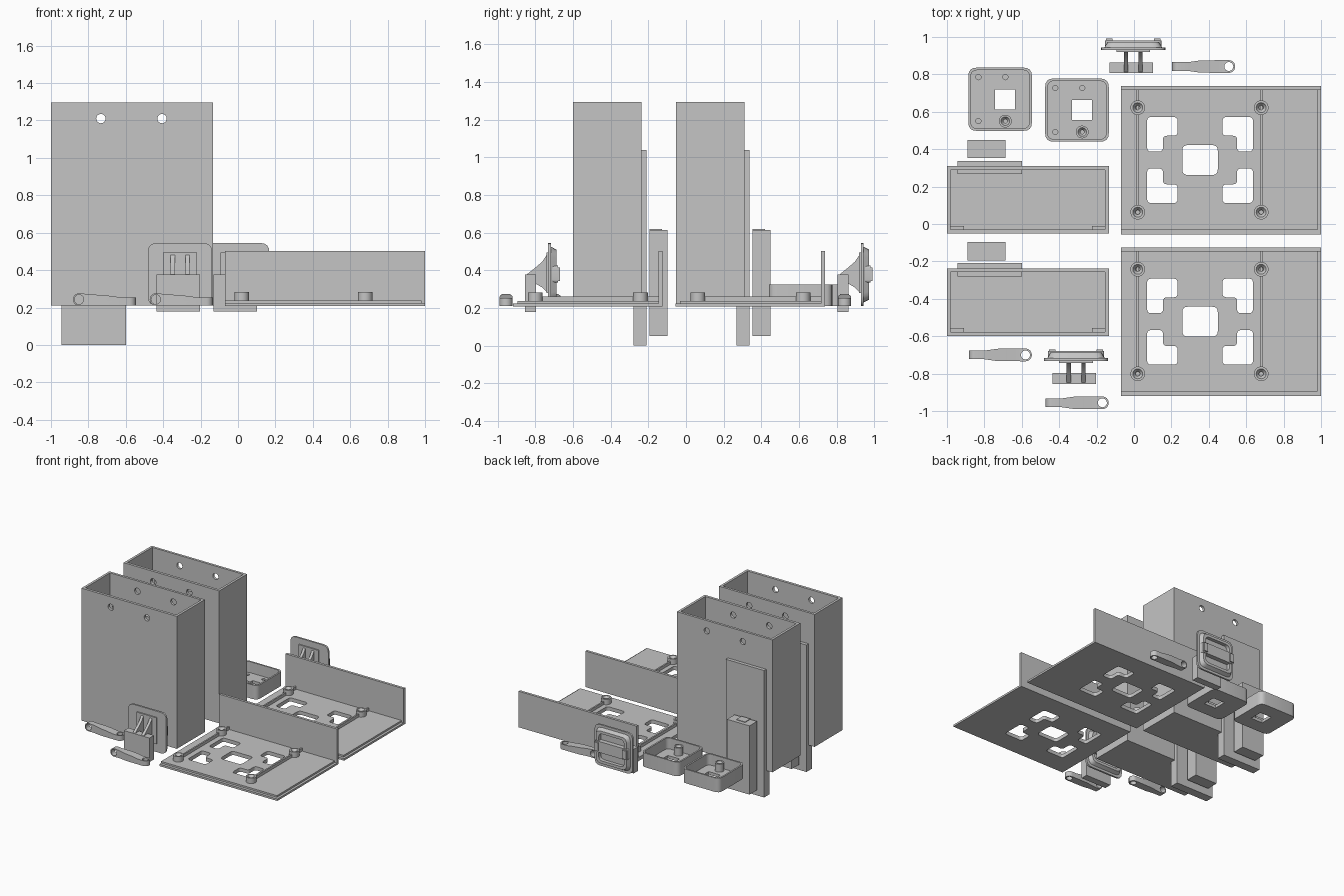
import bpy, bmesh, math
from mathutils import Vector

if "Cube" in bpy.data.objects:
    bpy.data.objects.remove(bpy.data.objects["Cube"])

grey = bpy.data.materials.new("grey_plastic")
grey.diffuse_color = (0.555, 0.555, 0.555, 1)
grey.use_nodes = True
grey.node_tree.nodes["Principled BSDF"].inputs["Base Color"].default_value = grey.diffuse_color
ORDER = {'x': (2, 0, 1), 'y': (0, 2, 1), 'z': (0, 1, 2)}


def prism(name, polys, lo, hi, axis='z', ends=None):
    """Extrude outlines along an axis; ends gives a different far outline for a taper."""
    bm = bmesh.new()
    for pts, far in zip(polys, ends or polys):
        rings = []
        for w, outline in ((lo, pts), (hi, far)):
            rings.append([bm.verts.new([(u, v, w)[i] for i in ORDER[axis]]) for u, v in outline])
        n = len(pts)
        bm.faces.new(rings[0])
        bm.faces.new(rings[1])
        for i in range(n):
            j = (i + 1) % n
            bm.faces.new((rings[0][i], rings[0][j], rings[1][j], rings[1][i]))
    bmesh.ops.recalc_face_normals(bm, faces=bm.faces)
    me = bpy.data.meshes.new(name)
    bm.to_mesh(me)
    bm.free()
    me.materials.append(grey)
    ob = bpy.data.objects.new(name, me)
    bpy.context.collection.objects.link(ob)
    return ob


def rect(x0, x1, y0, y1):
    return [(x0, y0), (x1, y0), (x1, y1), (x0, y1)]


def rounded(pts, r, n=4):
    """Replace every corner of an outline by a small curve."""
    out = []
    for i, p in enumerate(pts):
        p, a, b = Vector(p), Vector(pts[i - 1]), Vector(pts[(i + 1) % len(pts)])
        s, e = p + (a - p).normalized() * r, p + (b - p).normalized() * r
        for k in range(n + 1):
            t = k / n
            out.append(tuple(s * (1 - t) ** 2 + p * 2 * t * (1 - t) + e * t * t))
    return out


def circle(x, y, r, n=24):
    return [(x + r * math.cos(2 * math.pi * k / n), y + r * math.sin(2 * math.pi * k / n))
            for k in range(n)]


def boolean(ob, tool, op='DIFFERENCE'):
    m = ob.modifiers.new("cut", 'BOOLEAN')
    m.operation, m.object, m.solver = op, tool, 'EXACT'
    dg = bpy.context.evaluated_depsgraph_get()
    me = bpy.data.meshes.new_from_object(ob.evaluated_get(dg))
    ob.modifiers.clear()
    ob.data = me
    bpy.data.objects.remove(tool)


def screw_posts(name, spots, r, z0, z1):
    """Round posts with a countersunk bore."""
    ob = prism(name, [circle(x, y, r) for x, y in spots], z0, z1)
    boolean(ob, prism("bore", [circle(x, y, r * 0.3) for x, y in spots], z0 + 0.01, z1 + 0.1))
    boolean(ob, prism("sink", [circle(x, y, r * 0.3) for x, y in spots], z1 - 0.02, z1 + 0.002,
                      ends=[circle(x, y, r * 0.72) for x, y in spots]))
    return ob


def copy(obs, dx, dy):
    for ob in obs:
        c = ob.copy()
        c.location = (dx, dy, 0)
        bpy.context.collection.objects.link(c)


# Tall open container with hanging holes and floor tabs
box = prism("container", [rect(-1, -0.134, -0.052, 0.31)], 0.21, 1.295)
boolean(box, prism("cavity", [rect(-0.98, -0.154, -0.03, 0.29)], 0.23, 1.4))
boolean(box, prism("holes", [circle(x, 1.21, 0.025) for x in (-0.733, -0.406)], -0.2, 0.5, 'y'))
tabs = prism("container_tab", [rect(-0.98, -0.91, -0.03, -0.01),
                               rect(-0.224, -0.154, -0.03, -0.01)], 0.23, 0.25)
# Mounting strip behind the container, and the block hung on it
strip = prism("mounting_strip", [rect(-0.945, -0.598, 0.267, 0.338)], 0, 1.04)
block = prism("hanging_block", [rect(-0.89, -0.687, 0.352, 0.45)], 0.052, 0.615)
hook = prism("hook_tab", [rect(-0.83, -0.75, 0.352, 0.42)], 0.61, 0.62)
copy([box, tabs, strip, block, hook], 0, -0.547)

# Base plate: two stepped slabs with rounded cutouts
CX, CY = 0.353, 0.342
ell = [(0.12, 0.13), (0.12, 0.23), (0.283, 0.23), (0.283, 0.045), (0.198, 0.045), (0.198, 0.13)]


def openings():
    cuts = [rounded(rect(CX - 0.095, CX + 0.095, CY - 0.08, CY + 0.08), 0.03)]
    for sx in (-1, 1):
        for sy in (-1, 1):
            cuts.append(rounded([(CX + sx * u, CY + sy * v) for u, v in ell], 0.022))
    return cuts


slab = prism("base_slab", [rect(-0.07, 1, -0.055, 0.738)], 0.208, 0.224)
top = prism("base_top_slab", [rect(-0.07, 0.98, -0.032, 0.73)], 0.224, 0.238)
for s in (slab, top):
    boolean(s, prism("cutouts", openings(), 0.1, 0.4))
wall = prism("base_wall", [rect(-0.07, 1, 0.717, 0.738)], 0.208, 0.503)
rails = prism("base_rail", [rect(x - 0.006, x + 0.006, 0.1, 0.72) for x in (0.02, 0.68)], 0.236, 0.262)
posts = screw_posts("base_post", [(x, y) for x in (0.02, 0.68) for y in (0.063, 0.622)],
                    0.039, 0.23, 0.282)
copy([slab, top, wall, rails, posts], 0, -0.864)

# Shallow square tray with a window, blind screw sockets and a post
tray = prism("tray", [rounded(rect(-0.886, -0.546, 0.498, 0.836), 0.045)], 0.21, 0.325)
boolean(tray, prism("tray_cavity", [rounded(rect(-0.873, -0.559, 0.511, 0.823), 0.037)], 0.235, 0.4))
boolean(tray, prism("tray_window", [rect(-0.742, -0.635, 0.613, 0.72)], 0.1, 0.4))
boolean(tray, prism("tray_sockets", [circle(x, y, 0.014, 16) for x, y in
                                     ((-0.832, 0.785), (-0.688, 0.785), (-0.832, 0.55))], 0.216, 0.4))
tpost = screw_posts("tray_post", [(-0.688, 0.55)], 0.034, 0.23, 0.3)
copy([tray, tpost], 0.411, -0.058)

# Lever: plan outline crossed with side outline, an eye at each end
half = [(-0.885, 0.023), (-0.80, 0.023), (-0.73, 0.033), (-0.58, 0.034)]
arc = [(-0.58 + 0.034 * math.sin(a), 0.034 * math.cos(a))
       for a in [math.pi * k / 12 for k in range(1, 12)]]
plan = [(x, y - 0.7) for x, y in half + arc + [(x, -y) for x, y in reversed(half)]]
side = [(-0.85 + 0.033 * math.cos(a), 0.243 + 0.033 * math.sin(a))
        for a in [math.pi * (0.5 + k / 12) for k in range(13)]]
side += [(-0.5, 0.21), (-0.5, 0.253), (-0.62, 0.253), (-0.68, 0.262)]
lever = prism("lever", [plan], 0.1, 0.4)
boolean(lever, prism("lever_side", [side], -0.9, -0.5, 'y'), 'INTERSECT')
boolean(lever, prism("lever_eye", [circle(-0.58, -0.7, 0.024)], 0.1, 0.4))
boolean(lever, prism("lever_pin_hole", [circle(-0.85, 0.243, 0.025)], -0.9, -0.5, 'y'))
copy([lever], 0.411, -0.256)
copy([lever], 1.087, 1.542)

# Clip: rounded plate, tapered back frame, strap, ribs and grip block
X = -0.31


def clip_rect(w, z0, z1, r):
    return rounded(rect(X - w, X + w, z0, z1), r)


plate = prism("clip_plate", [clip_rect(0.172, 0.21, 0.545, 0.05)], -0.732, -0.717, 'y')
frame = prism("clip_frame", [clip_rect(0.155, 0.228, 0.527, 0.05)], -0.72, -0.688, 'y',
              ends=[clip_rect(0.138, 0.245, 0.51, 0.045)])
boolean(frame, prism("frame_hole", [clip_rect(0.115, 0.267, 0.488, 0.035)], -0.8, -0.6, 'y'))
strap = prism("clip_strap", [clip_rect(0.15, 0.335, 0.425, 0.015)], -0.72, -0.68, 'y')
lugs = prism("clip_lug", [rect(X - 0.145, X - 0.11, 0.345, 0.415),
                          rect(X + 0.11, X + 0.145, 0.345, 0.415)], -0.7, -0.67, 'y')
pad = prism("clip_pad", [rect(X - 0.09, X + 0.09, 0.28, 0.495)], -0.742, -0.73, 'y')
rib = [(-0.735, 0.49), (-0.765, 0.445), (-0.80, 0.415), (-0.85, 0.375), (-0.80, 0.33),
       (-0.765, 0.31), (-0.735, 0.28)]
ribs = [prism("clip_rib", [rib], X + d - 0.011, X + d + 0.011, 'x') for d in (-0.039, 0.039)]
grip = prism("clip_grip", [rect(X - 0.126, X + 0.106, -0.855, -0.797)], 0.18, 0.377)
copy([plate, frame, strap, lugs, pad, grip] + ribs, 0.306, 1.661)

# Smooth the round walls, keep edges sharp
for ob in list(bpy.context.scene.objects):
    bpy.ops.object.select_all(action='DESELECT')
    ob.select_set(True)
    bpy.context.view_layer.objects.active = ob
    bpy.ops.object.shade_smooth_by_angle(angle=math.radians(30))
